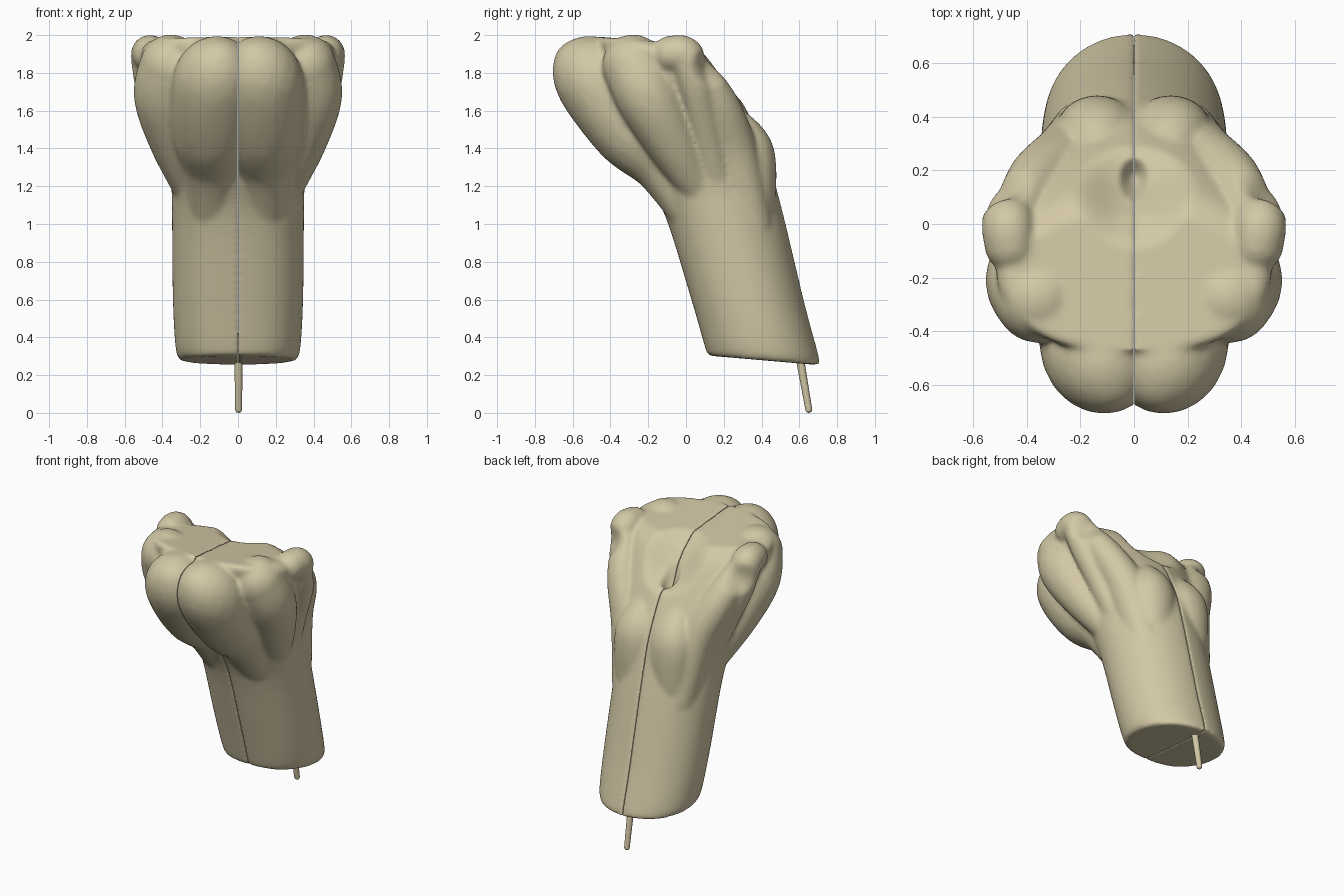
import bpy, bmesh, math
from mathutils import Vector, Matrix

cube = bpy.data.objects.get("Cube")
if cube:
    bpy.data.objects.remove(cube)

mat = bpy.data.materials.new("warm_tan")
mat.use_nodes = True
COLOUR = (0.65, 0.58, 0.38, 1)
mat.diffuse_color = COLOUR
mat.node_tree.nodes["Principled BSDF"].inputs["Base Color"].default_value = COLOUR


def make_object(name, bm):
    bmesh.ops.recalc_face_normals(bm, faces=bm.faces)
    mesh = bpy.data.meshes.new(name)
    bm.to_mesh(mesh)
    bm.free()
    obj = bpy.data.objects.new(name, mesh)
    bpy.context.collection.objects.link(obj)
    mesh.materials.append(mat)
    return obj


def spline(points, steps):
    """Smooth curve through points of any size."""
    pts = [points[0]] + points + [points[-1]]
    for p0, p1, p2, p3 in zip(pts, pts[1:], pts[2:], pts[3:]):
        for i in range(steps):
            t = i / steps
            yield [b + 0.5 * t * (c - a + t * (2*a - 5*b + 4*c - d + t * (3*(b - c) + d - a)))
                   for a, b, c, d in zip(p0, p1, p2, p3)]
    yield points[-1]


def add_trunk(bm, levels, steps=32):
    """Loft D-shaped sections, fuller in front: z, front y, back y, half width."""
    rings = []
    for z, front, back, width in spline(levels, 4):
        mid, depth = (front + back) / 2, (back - front) / 2
        ring = []
        for i in range(steps + 1):
            a = math.pi * (i / steps - 0.5)
            y = depth * math.sin(a)
            x = width * max(math.cos(a), 0) ** (0.75 if a < 0 else 0.95) - 0.008
            ring.append(bm.verts.new((x, mid + y, z - 0.086 * y)))
        rings.append(ring)
    for low, high in zip(rings, rings[1:]):
        for i in range(steps + 1):
            j = (i + 1) % (steps + 1)
            bm.faces.new((low[i], low[j], high[j], high[i]))
    bm.faces.new(rings[0])
    bm.faces.new(rings[-1])


def add_lobe(bm, points, squash=1.0):
    """Swell a tapering lobe along a path of x, y, z, radius."""
    for x, y, z, r in spline(points, 16):
        place = Matrix.Translation((x, y, z)) @ Matrix.Diagonal((squash, 1, 1, 1))
        bmesh.ops.create_icosphere(bm, subdivisions=3, radius=r, matrix=place)


# Body half: trunk and rounded lobes
bm = bmesh.new()
add_trunk(bm, [
    (0.278, 0.115, 0.71, 0.315), (0.34, 0.095, 0.70, 0.338),
    (0.60, 0.02, 0.63, 0.353), (1.0, -0.105, 0.535, 0.357),
    (1.2, -0.21, 0.485, 0.362), (1.4, -0.31, 0.43, 0.40),
    (1.6, -0.38, 0.34, 0.46), (1.8, -0.44, 0.22, 0.51),
    (1.92, -0.48, 0.13, 0.52), (1.97, -0.47, 0.05, 0.47)])
# front lobe
add_lobe(bm, [(0.10, -0.56, 1.84, 0.143), (0.12, -0.47, 1.755, 0.22),
              (0.13, -0.29, 1.51, 0.215), (0.13, -0.12, 1.32, 0.165),
              (0.14, 0.05, 1.04, 0.12)], 1.03)
# side lobe
add_lobe(bm, [(0.355, -0.28, 1.84, 0.165), (0.38, -0.20, 1.68, 0.173),
              (0.33, -0.08, 1.45, 0.145), (0.25, 0.06, 1.20, 0.10)])
# upper knob
add_lobe(bm, [(0.46, -0.08, 1.90, 0.098), (0.468, 0.0, 1.885, 0.1),
              (0.45, 0.05, 1.72, 0.09), (0.34, 0.12, 1.42, 0.085),
              (0.23, 0.20, 1.10, 0.08)])
# back shoulder
add_lobe(bm, [(0.44, 0.04, 1.83, 0.09), (0.36, 0.17, 1.63, 0.11),
              (0.25, 0.25, 1.38, 0.13), (0.19, 0.34, 1.0, 0.12)])
# back swelling
add_lobe(bm, [(0.13, 0.27, 1.53, 0.08), (0.135, 0.345, 1.37, 0.125),
              (0.14, 0.36, 1.10, 0.115)], 1.2)
body = make_object("body", bm)

# Fuse the parts into one smooth skin
remesh = body.modifiers.new("fuse", "REMESH")
remesh.mode = "VOXEL"
remesh.voxel_size = 0.012
smooth = body.modifiers.new("soften", "SMOOTH")
smooth.factor = 0.5
smooth.iterations = 16
graph = bpy.context.evaluated_depsgraph_get()
fused = bpy.data.meshes.new_from_object(body.evaluated_get(graph))
body.modifiers.clear()
body.data = fused

# Press in the back valley, its central pit and the hollow behind the knob
DENTS = [((0.0, 0.14, 1.87), (0.24, 0.26, 0.30), (0, -0.02, -0.12)),
         ((0.0, 0.17, 1.77), (0.06, 0.09, 0.25), (0, 0, -0.08)),
         ((0.50, 0.13, 1.83), (0.17, 0.13, 0.12), (-0.03, -0.02, 0))]
bm = bmesh.new()
bm.from_mesh(fused)
for centre, radii, push in DENTS:
    for v in bm.verts:
        d = sum(((p - c) / r) ** 2 for p, c, r in zip(v.co, centre, radii))
        if d < 1:
            v.co += Vector(push) * (1 - d) ** 2

# Trim the half flat and close it with an inner wall along the centre seam
bmesh.ops.bisect_plane(bm, geom=bm.verts[:] + bm.edges[:] + bm.faces[:],
                       plane_co=(0.002, 0, 0), plane_no=(-1, 0, 0), clear_outer=True)
rim = [e for e in bm.edges if e.is_boundary]
bmesh.ops.triangle_fill(bm, edges=rim, use_beauty=True)
bmesh.ops.recalc_face_normals(bm, faces=bm.faces)
for face in bm.faces:
    face.material_index = 0
bm.to_mesh(fused)
bm.free()
mirror = body.modifiers.new("other_half", "MIRROR")
mirror.use_mirror_merge = False

# Thin rod below the base
bm = bmesh.new()
top, tip = Vector((0.003, 0.58, 0.42)), Vector((0.003, 0.65, 0.018))
turn = (top - tip).to_track_quat("Z", "Y").to_matrix().to_4x4()
bmesh.ops.create_cone(bm, cap_ends=True, segments=16, radius1=0.018, radius2=0.024,
                      depth=(top - tip).length,
                      matrix=Matrix.Translation((top + tip) / 2) @ turn)
bmesh.ops.create_uvsphere(bm, u_segments=16, v_segments=8, radius=0.018,
                          matrix=Matrix.Translation(tip))
rod = make_object("rod", bm)

for obj in (body, rod):
    bpy.ops.object.select_all(action="DESELECT")
    obj.select_set(True)
    bpy.context.view_layer.objects.active = obj
    bpy.ops.object.shade_smooth_by_angle(angle=math.radians(40))
